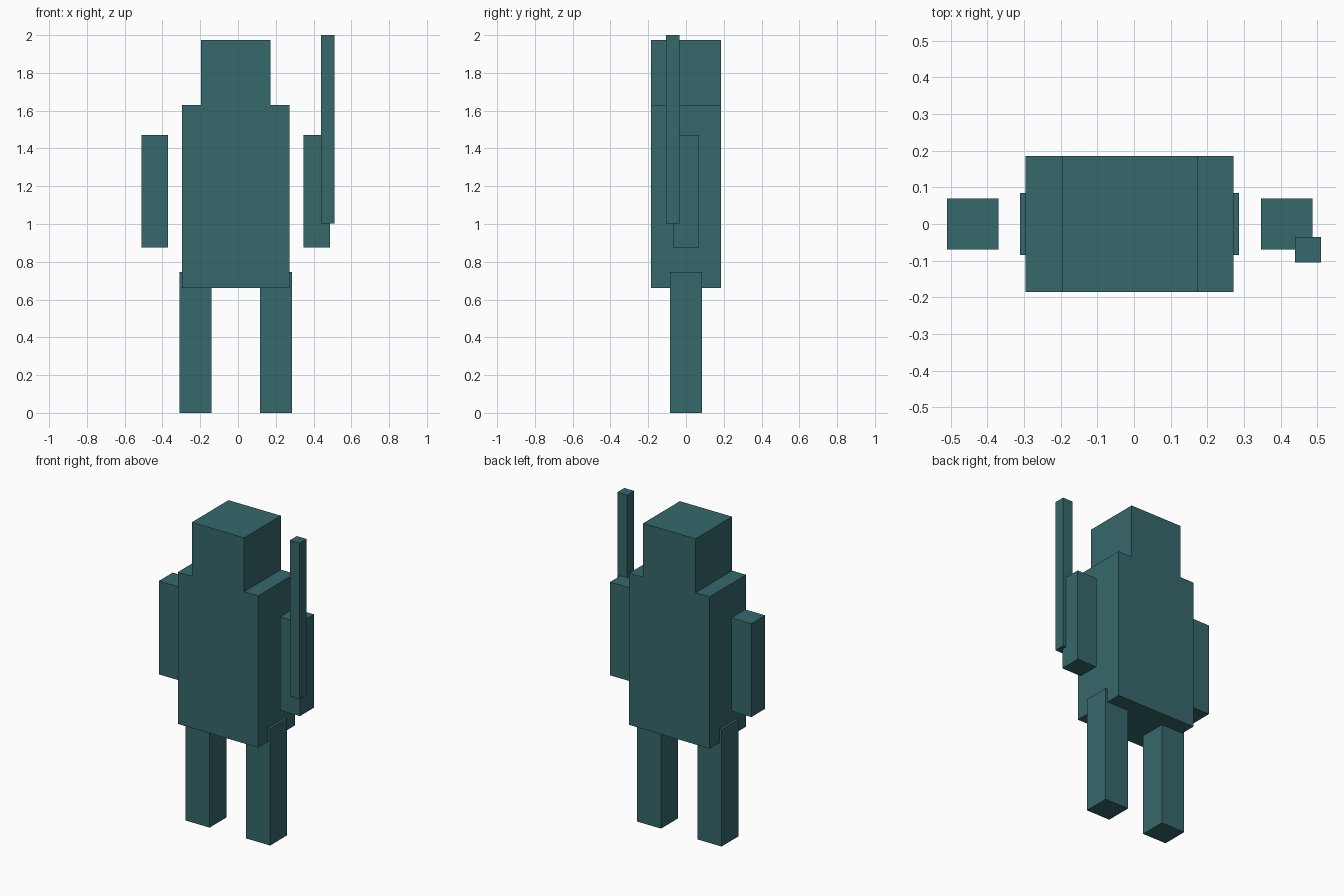
import bpy

if "Cube" in bpy.data.objects:
    bpy.data.objects.remove(bpy.data.objects["Cube"])

# Single flat colour used on every part
teal = bpy.data.materials.new("dark_teal")
teal.diffuse_color = (0.037, 0.138, 0.147, 1.0)
teal.use_nodes = True
teal.node_tree.nodes["Principled BSDF"].inputs["Base Color"].default_value = teal.diffuse_color


def box(name, x, y, z):
    """Axis-aligned box from (min, max) ranges."""
    ranges = (x, y, z)
    bpy.ops.mesh.primitive_cube_add(size=1, location=[(a + b) / 2 for a, b in ranges])
    ob = bpy.context.object
    ob.name = name
    ob.data.name = name
    ob.scale = [b - a for a, b in ranges]
    bpy.ops.object.transform_apply(location=False, rotation=False, scale=True)
    ob.data.materials.append(teal)
    return ob


MID = -0.012  # body centre line; the staff widens the model to the right

# Torso and head share the same depth
box("torso", (MID - 0.284, MID + 0.284), (-0.185, 0.185), (0.66, 1.63))
box("head", (MID - 0.185, MID + 0.185), (-0.185, 0.185), (1.63, 1.975))

# Paired limbs, mirrored about the body centre line
for side, s in (("left", -1), ("right", 1)):
    leg = sorted((MID + s * 0.129, MID + s * 0.299))
    arm = sorted((MID + s * 0.358, MID + s * 0.499))
    box(f"{side}_leg", leg, (-0.085, 0.085), (0.0, 0.747))
    box(f"{side}_arm", arm, (-0.07, 0.07), (0.875, 1.472))

# Staff held in front of the right arm
box("staff", (0.44, 0.51), (-0.105, -0.035), (1.003, 2.0))
